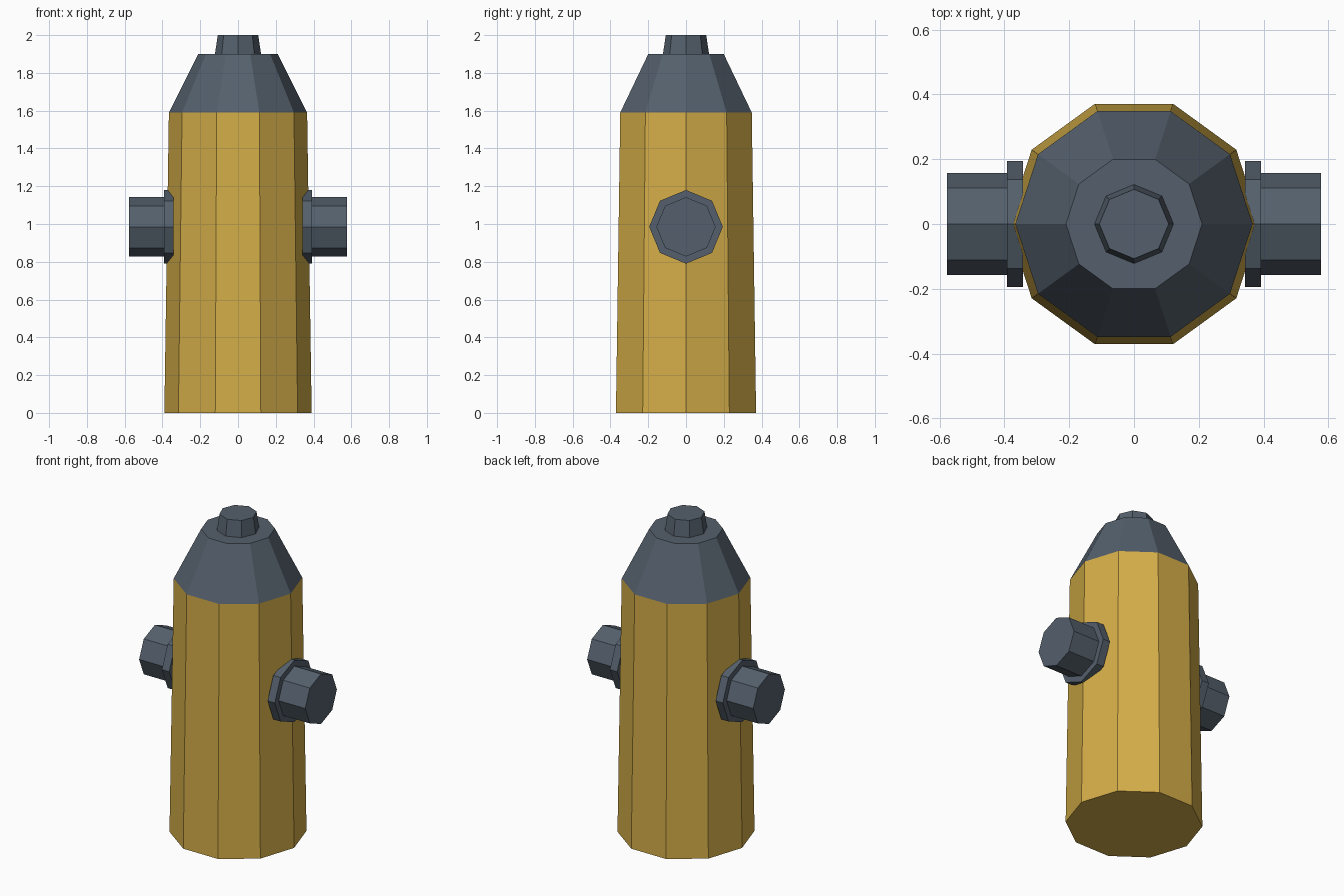
import bpy
import bmesh
from math import cos, sin, tau
from mathutils import Matrix, Vector

cube = bpy.data.objects.get("Cube")
if cube:
    bpy.data.objects.remove(cube, do_unlink=True)


def make_material(name, colour):
    mat = bpy.data.materials.new(name)
    mat.use_nodes = True
    mat.diffuse_color = colour
    mat.node_tree.nodes["Principled BSDF"].inputs["Base Color"].default_value = colour
    return mat


yellow = make_material("mustard_yellow", (0.66, 0.42, 0.065, 1))
slate = make_material("slate_grey", (0.09, 0.117, 0.15, 1))


def lathe(name, profile, sides, mat, transform=Matrix()):
    """Closed faceted solid from (radius, height) rings, one corner on +x."""
    bm = bmesh.new()
    rings = []
    for radius, height in profile:
        angles = [tau * i / sides for i in range(sides)]
        rings.append([bm.verts.new((radius * cos(a), radius * sin(a), height))
                      for a in angles])
    for low, high in zip(rings, rings[1:]):
        for i in range(sides):
            j = (i + 1) % sides
            bm.faces.new((low[i], low[j], high[j], high[i]))
    bm.faces.new(rings[0][::-1])
    bm.faces.new(rings[-1])
    bm.transform(transform)
    bmesh.ops.recalc_face_normals(bm, faces=bm.faces)
    mesh = bpy.data.meshes.new(name)
    bm.to_mesh(mesh)
    bm.free()
    mesh.materials.append(mat)
    obj = bpy.data.objects.new(name, mesh)
    bpy.context.scene.collection.objects.link(obj)
    return obj


# Tapered barrel, bonnet and top nut
lathe("barrel", [(0.39, 0), (0.366, 1.59)], 10, yellow)
lathe("bonnet", [(0.366, 1.59), (0.21, 1.9)], 10, slate)
lathe("top_nut", [(0.122, 1.9), (0.107, 2.0)], 8, slate)

# Side outlets: flange with a stepped cap, pointing out along x
outlet = [(0.195, 0.342), (0.195, 0.392), (0.157, 0.392), (0.157, 0.577)]
for side, sign in (("left", 1), ("right", -1)):
    aim = Matrix.Translation(Vector((0, 0, 0.985))) @ Matrix.Rotation(sign * tau / 4, 4, "Y")
    lathe(side + "_outlet", outlet, 8, slate, aim)
